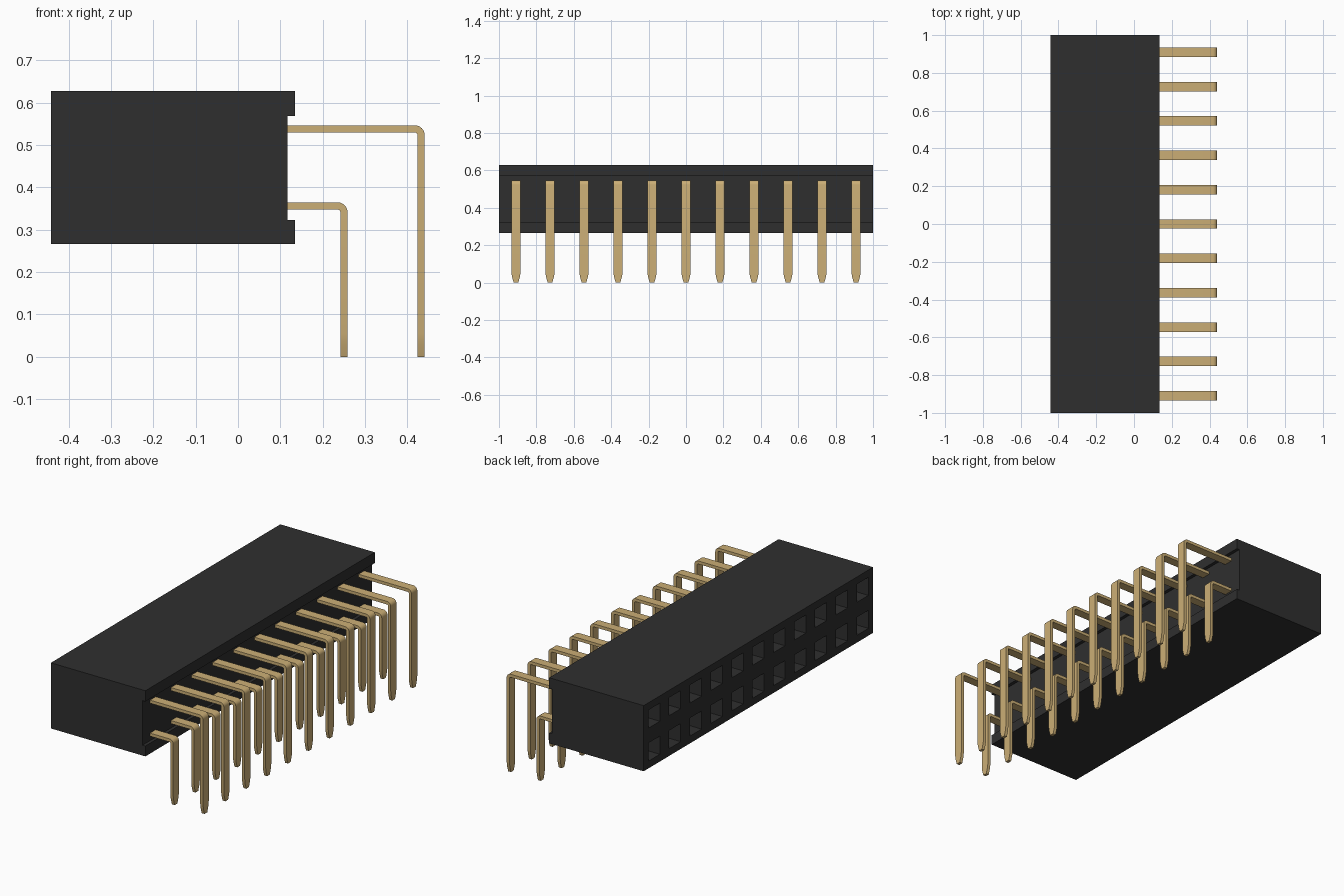
import bpy, bmesh, math
from mathutils import Vector

cube = bpy.data.objects.get("Cube")
if cube:
    bpy.data.objects.remove(cube, do_unlink=True)


def material(name, rgb):
    m = bpy.data.materials.new(name)
    m.use_nodes = True
    m.diffuse_color = (*rgb, 1)
    bsdf = next(n for n in m.node_tree.nodes if n.type == 'BSDF_PRINCIPLED')
    bsdf.inputs["Base Color"].default_value = (*rgb, 1)
    bsdf.inputs["Roughness"].default_value = 0.6
    return m


BLACK = material("black plastic", (0.028, 0.028, 0.028))
GOLD = material("gold metal", (0.60, 0.425, 0.18))

COUNT, PITCH = 11, 2 / 11
ROWS = (0.356, 0.538)                      # heights of the two contact rows
COLUMNS = [(i - (COUNT - 1) / 2) * PITCH for i in range(COUNT)]


def finish(bm, name, mat):
    bmesh.ops.recalc_face_normals(bm, faces=bm.faces)
    me = bpy.data.meshes.new(name)
    bm.to_mesh(me)
    bm.free()
    me.materials.append(mat)
    ob = bpy.data.objects.new(name, me)
    bpy.context.collection.objects.link(ob)
    return ob


def build_housing():
    # Side profile with a shallow channel on the pin side, extruded along y
    x0, x1, xc = -0.442, 0.135, 0.117
    z0, z1 = 0.266, 0.628
    profile = [(x0, z0), (x1, z0), (x1, 0.323), (xc, 0.323),
               (xc, 0.569), (x1, 0.569), (x1, z1), (x0, z1)]
    bm = bmesh.new()
    face = bm.faces.new([bm.verts.new((x, -1, z)) for x, z in profile])
    ext = bmesh.ops.extrude_face_region(bm, geom=[face])
    bmesh.ops.translate(bm, vec=(0, 2, 0),
                        verts=[v for v in ext["geom"] if isinstance(v, bmesh.types.BMVert)])
    bmesh.ops.recalc_face_normals(bm, faces=bm.faces)

    # Slice the mating face around every socket
    half, depth = 0.05, 0.30

    def mating_faces():
        return [f for f in bm.faces if all(abs(v.co.x - x0) < 1e-4 for v in f.verts)]

    cuts = [((0, y + s * half, 0), (0, 1, 0)) for y in COLUMNS for s in (-1, 1)]
    cuts += [((0, 0, z + s * half), (0, 0, 1)) for z in ROWS for s in (-1, 1)]
    for co, no in cuts:
        faces = mating_faces()
        edges = {e for f in faces for e in f.edges}
        verts = {v for f in faces for v in f.verts}
        bmesh.ops.bisect_plane(bm, geom=[*faces, *edges, *verts],
                               plane_co=co, plane_no=no, dist=1e-5)

    # Push the socket squares into the block
    def is_socket(f):
        c = f.calc_center_median()
        return (min(abs(c.y - y) for y in COLUMNS) < 0.01
                and min(abs(c.z - z) for z in ROWS) < 0.01)

    sockets = [f for f in mating_faces() if is_socket(f)]
    pushed = bmesh.ops.extrude_discrete_faces(bm, faces=sockets)["faces"]
    bmesh.ops.translate(bm, vec=(depth, 0, 0),
                        verts=list({v for f in pushed for v in f.verts}))
    return finish(bm, "housing", BLACK)


def build_pin(name, y, z_row, x_leg):
    # Flat strip: horizontal run, rounded bend, vertical leg, tapered tip
    t, w, r = 0.0085, 0.025, 0.0145
    cx, cz = x_leg - r, z_row - r
    stations = [(0.10, z_row, 0, 1, w)]
    for i in range(7):
        a = math.pi / 2 * (1 - i / 6)
        nx, nz = math.cos(a), math.sin(a)
        stations.append((cx + r * nx, cz + r * nz, nx, nz, w))
    stations += [(x_leg, 0.056, 1, 0, w), (x_leg, 0.03, 1, 0, 0.021),
                 (x_leg, 0.0, 1, 0, 0.012)]
    bm = bmesh.new()
    rings = []
    for x, z, nx, nz, hw in stations:
        rings.append([bm.verts.new(Vector((x + s * t * nx, y + q * hw, z + s * t * nz)))
                      for s, q in ((-1, -1), (1, -1), (1, 1), (-1, 1))])
    for a, b in zip(rings, rings[1:]):
        for i in range(4):
            j = (i + 1) % 4
            bm.faces.new((a[i], a[j], b[j], b[i]))
    bm.faces.new(rings[0])
    bm.faces.new(rings[-1])
    ob = finish(bm, name, GOLD)
    # Smooth only the bend
    bpy.ops.object.select_all(action='DESELECT')
    ob.select_set(True)
    bpy.context.view_layer.objects.active = ob
    bpy.ops.object.shade_smooth_by_angle(angle=math.radians(20))


build_housing()
for n, y in enumerate(COLUMNS, 1):
    build_pin(f"lower_pin_{n}", y, ROWS[0], 0.25)
    build_pin(f"upper_pin_{n}", y, ROWS[1], 0.432)
